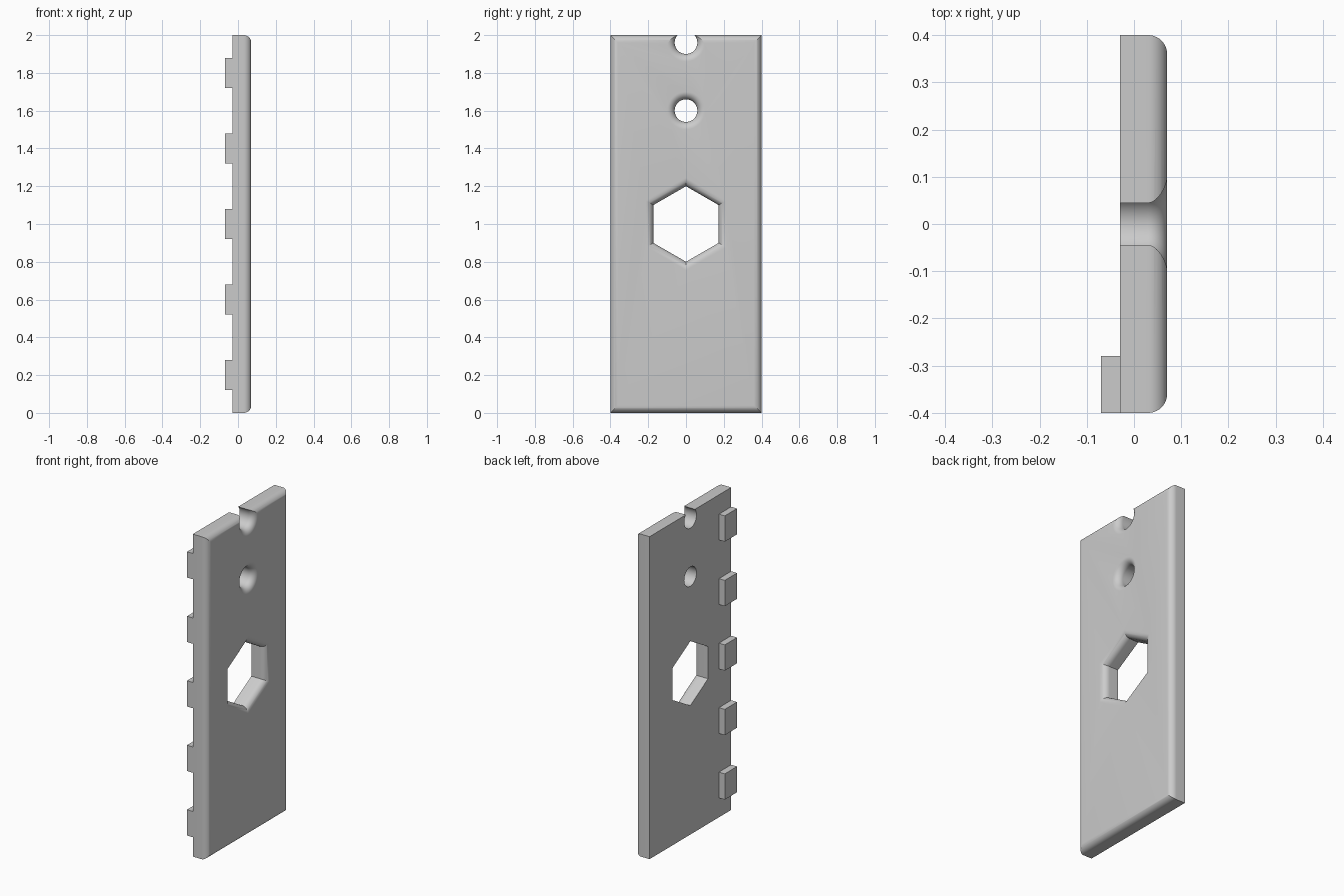
import bpy, bmesh, math

cube = bpy.data.objects.get("Cube")
if cube:
    bpy.data.objects.remove(cube, do_unlink=True)

BACK, FACE, ROUND = -0.03, 0.07, 0.04
STEPS = 10

grey = bpy.data.materials.new("plain grey")
grey.use_nodes = True
colour = (0.6, 0.6, 0.6, 1)
grey.diffuse_color = colour
grey.node_tree.nodes["Principled BSDF"].inputs["Base Color"].default_value = colour


def loft(name, rings):
    """Skin a list of equal-length point rings and cap both ends."""
    bm = bmesh.new()
    loops = [[bm.verts.new(p) for p in ring] for ring in rings]
    n = len(loops[0])
    for a, b in zip(loops, loops[1:]):
        for i in range(n):
            j = (i + 1) % n
            bm.faces.new((a[i], a[j], b[j], b[i]))
    bm.faces.new(loops[0][::-1])
    bm.faces.new(loops[-1])
    bmesh.ops.recalc_face_normals(bm, faces=bm.faces)
    mesh = bpy.data.meshes.new(name)
    bm.to_mesh(mesh)
    bm.free()
    mesh.materials.append(grey)
    obj = bpy.data.objects.new(name, mesh)
    bpy.context.collection.objects.link(obj)
    return obj


def rounded_stations():
    """Pairs of depth and edge setback along the quarter-round lip."""
    out = []
    for i in range(STEPS + 1):
        t = math.pi / 2 * i / STEPS
        out.append((FACE - ROUND + ROUND * math.sin(t), ROUND * (1 - math.cos(t))))
    return out


def rectangle(x, inset):
    w, lo, hi = 0.4 - inset, inset, 2 - inset
    return [(x, -w, lo), (x, w, lo), (x, w, hi), (x, -w, hi)]


def polygon(x, radius, z, sides):
    return [(x, radius * math.sin(a), z + radius * math.cos(a))
            for a in (2 * math.pi * i / sides for i in range(sides))]


def flared_cutter(name, radius, z, sides):
    """Through-hole cutter whose mouth widens to round the front lip."""
    mitre = 1 / math.cos(math.pi / sides)
    stations = [(BACK - 0.05, 0)] + rounded_stations()
    stations.append((FACE + 0.05, ROUND))
    return loft(name, [polygon(x, radius + d * mitre, z, sides) for x, d in stations])


# Plate with one rounded face
plate = loft("plate", [rectangle(x, d) for x, d in [(BACK, 0)] + rounded_stations()])

# Hexagonal window, round hole and open notch at the top
cutters = [flared_cutter("hexagon_cutter", 0.2, 1.0, 6),
           flared_cutter("hole_cutter", 0.06, 1.6, 48),
           flared_cutter("notch_cutter", 0.06, 1.96, 48)]
bpy.ops.object.select_all(action="DESELECT")
plate.select_set(True)
bpy.context.view_layer.objects.active = plate
for cutter in cutters:
    cutter.hide_render = True
    mod = plate.modifiers.new(cutter.name, "BOOLEAN")
    mod.operation, mod.solver, mod.object = "DIFFERENCE", "EXACT", cutter
    bpy.ops.object.modifier_apply(modifier=mod.name)
    bpy.data.objects.remove(cutter, do_unlink=True)
bpy.ops.object.shade_smooth_by_angle(angle=math.radians(30))

# Row of square-cut tabs along the front edge of the flat side
for i in range(5):
    z = 0.2 + 0.4 * i
    loft(f"tab_{i + 1}", [[(x, -0.4, z - 0.08), (x, -0.28, z - 0.08),
                           (x, -0.28, z + 0.08), (x, -0.4, z + 0.08)]
                          for x in (-0.07, BACK)])
